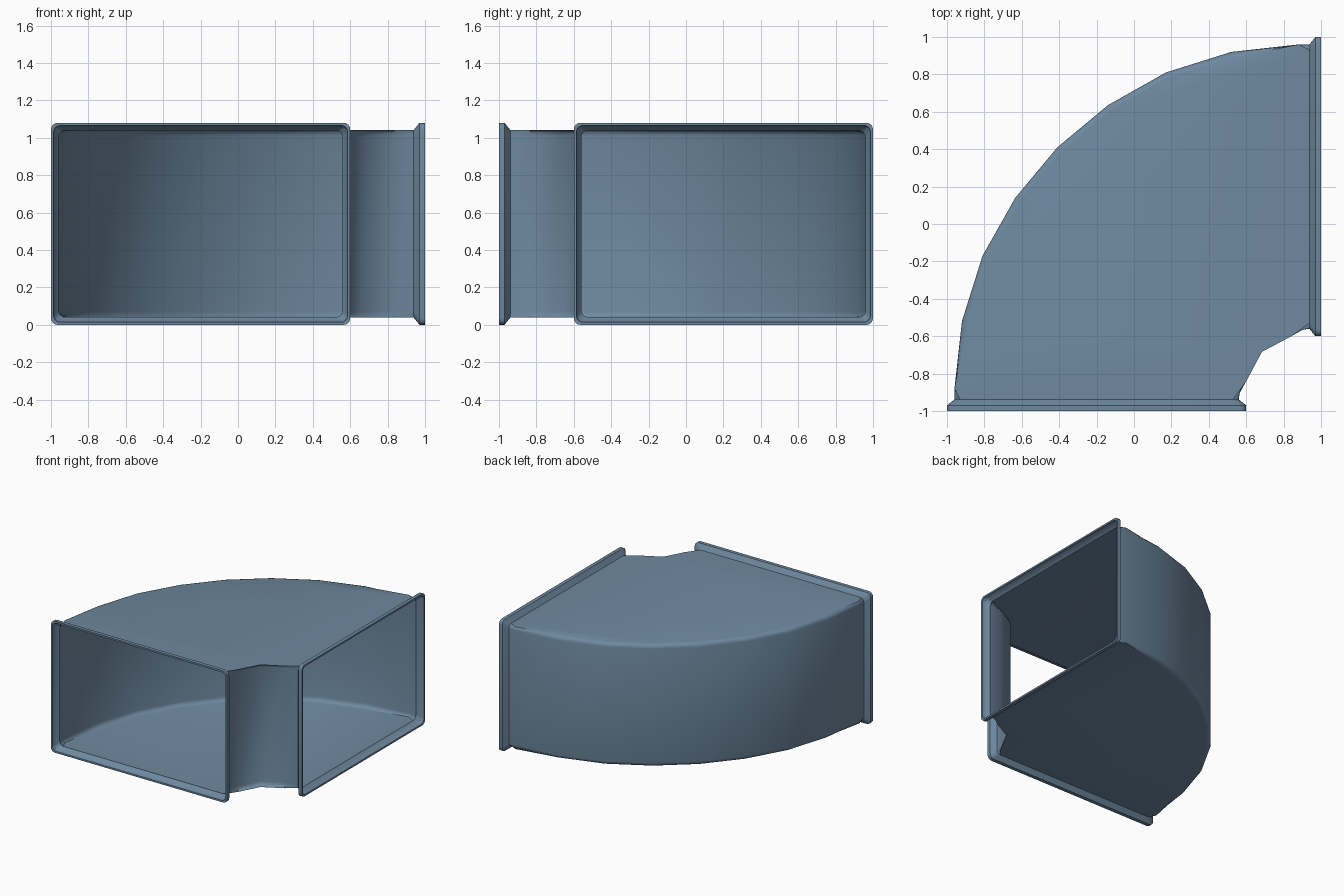
import bpy, bmesh, math

if "Cube" in bpy.data.objects:
    bpy.data.objects.remove(bpy.data.objects["Cube"])

steel = bpy.data.materials.new("blue_grey_steel")
steel.diffuse_color = (0.156, 0.25, 0.35, 1)
steel.use_nodes = True
steel.node_tree.nodes["Principled BSDF"].inputs["Base Color"].default_value = steel.diffuse_color


def finish(bm, name):
    mesh = bpy.data.meshes.new(name)
    bm.to_mesh(mesh)
    bm.free()
    mesh.materials.append(steel)
    obj = bpy.data.objects.new(name, mesh)
    bpy.context.collection.objects.link(obj)
    bpy.ops.object.select_all(action='DESELECT')
    obj.select_set(True)
    bpy.context.view_layer.objects.active = obj
    bpy.ops.object.shade_smooth_by_angle(angle=math.radians(40))
    return obj


def swap(p):
    # reflection that carries one opening onto the other
    return (-p[1], -p[0])


def symmetric(half):
    # last point lies on the symmetry line
    return half + [swap(p) for p in reversed(half[:-1])]


# Duct body: plan outline extruded, long edges rounded, both ends open
outer = symmetric([(-0.96, -0.94), (-0.96, -0.88), (-0.92, -0.52),
                   (-0.81, -0.17), (-0.635, 0.14), (-0.41, 0.41)])
inner = symmetric([(0.56, -0.94), (0.57, -0.83), (0.66, -0.66)])
outline = inner + outer[::-1]
Z0, Z1 = 0.038, 1.042
bm = bmesh.new()
low = [bm.verts.new((x, y, Z0)) for x, y in outline]
top = [bm.verts.new((x, y, Z1)) for x, y in outline]
bm.faces.new(low[::-1])
bm.faces.new(top)
n = len(outline)
open_edges = (len(inner) - 1, n - 1)
for i in range(n):
    j = (i + 1) % n
    bm.faces.new((low[i], low[j], top[j], top[i]))
rims = [bm.edges.get((row[i], row[(i + 1) % n]))
        for row in (low, top) for i in range(n) if i not in open_edges]
bmesh.ops.bevel(bm, geom=rims, offset=0.032, segments=3, profile=0.5,
                affect='EDGES')
bm.normal_update()
ends = [f for f in bm.faces if all(abs(v.co.y + 0.94) < 1e-4 for v in f.verts)
        or all(abs(v.co.x - 0.94) < 1e-4 for v in f.verts)]
bmesh.ops.delete(bm, geom=ends, context='FACES')
finish(bm, "duct_elbow")


# Flange: rounded rectangle loops bridged along a closed rim profile
def rounded_loop(inset, r=0.035, seg=4):
    x0, x1, z0, z1 = -1 + inset, 0.6 - inset, inset, 1.08 - inset
    pts = []
    corners = [(x1 - r, z1 - r), (x0 + r, z1 - r), (x0 + r, z0 + r), (x1 - r, z0 + r)]
    for k, (cx, cz) in enumerate(corners):
        for s in range(seg + 1):
            a = math.radians(90 * (k + s / seg))
            pts.append((cx + r * math.cos(a), cz + r * math.sin(a)))
    return pts


profile = [(0.04, -0.938), (0.0, -0.97), (0.0, -1.0), (0.014, -1.0),
           (0.016, -0.975), (0.041, -0.945)]


def flange(name, turned):
    bm = bmesh.new()
    loops = []
    for inset, y in profile:
        loop = []
        for x, z in rounded_loop(inset):
            px, py = swap((x, y)) if turned else (x, y)
            loop.append(bm.verts.new((px, py, z)))
        loops.append(loop)
    m = len(loops[0])
    for a, b in zip(loops, loops[1:] + loops[:1]):
        for i in range(m):
            j = (i + 1) % m
            bm.faces.new((a[i], a[j], b[j], b[i]))
    bmesh.ops.recalc_face_normals(bm, faces=bm.faces)
    finish(bm, name)


flange("front_flange", False)
flange("side_flange", True)
